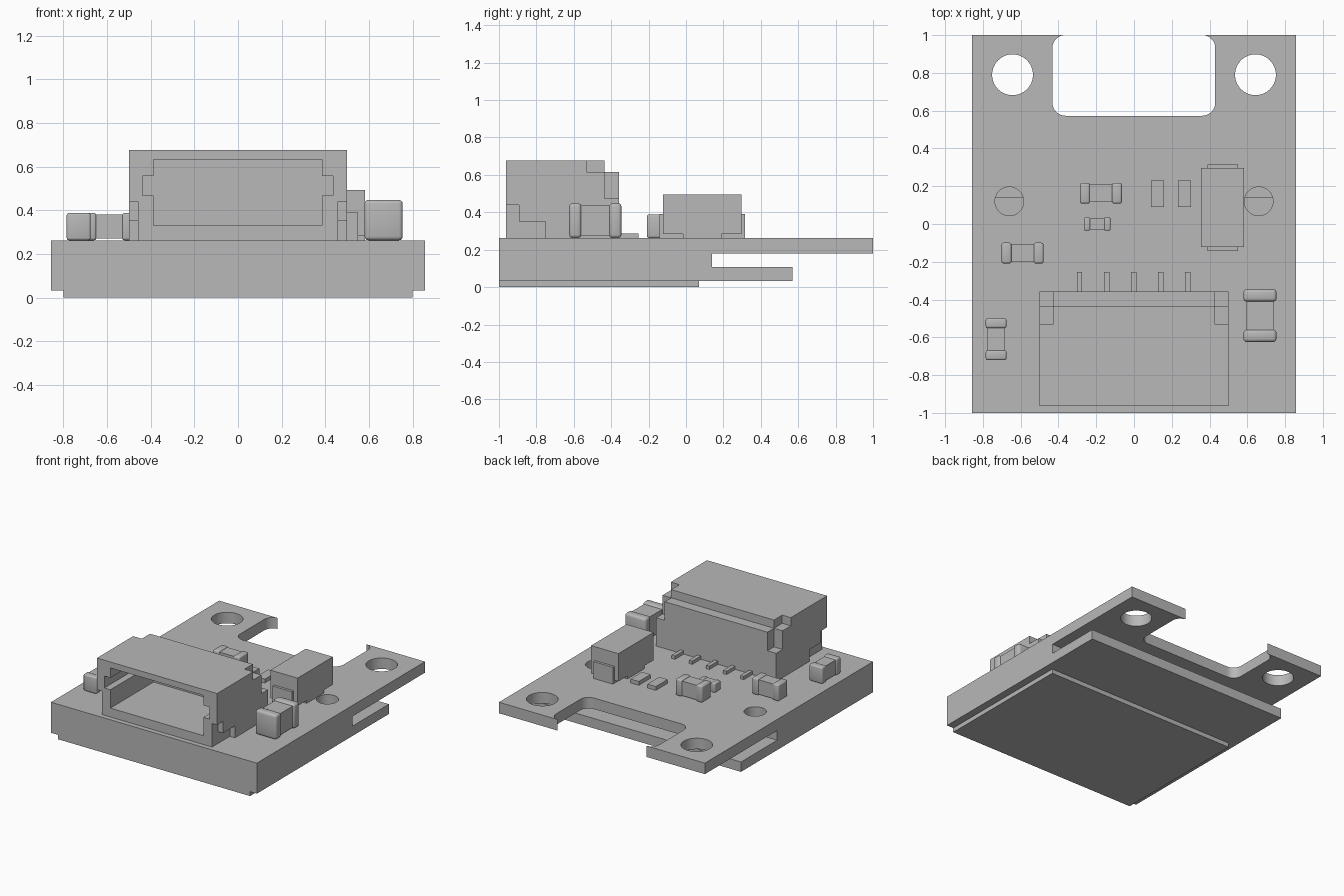
import bpy, bmesh, math
from mathutils import Matrix, Vector

if "Cube" in bpy.data.objects:
    bpy.data.objects.remove(bpy.data.objects["Cube"], do_unlink=True)

grey = bpy.data.materials.new("plain grey")
grey.use_nodes = True
colour = (0.48, 0.48, 0.48, 1)
grey.diffuse_color = colour
grey.node_tree.nodes["Principled BSDF"].inputs["Base Color"].default_value = colour

TOP = 0.263      # upper face of the circuit board
HALF = 0.857     # half the board width


def finish(name, bm):
    bmesh.ops.recalc_face_normals(bm, faces=bm.faces)
    mesh = bpy.data.meshes.new(name)
    bm.to_mesh(mesh)
    bm.free()
    mesh.materials.append(grey)
    obj = bpy.data.objects.new(name, mesh)
    bpy.context.collection.objects.link(obj)
    return obj


def add_box(bm, x, y, z):
    lo, hi = Vector((x[0], y[0], z[0])), Vector((x[1], y[1], z[1]))
    matrix = Matrix.Translation((lo + hi) / 2) @ Matrix.Diagonal((*(hi - lo), 1))
    return bmesh.ops.create_cube(bm, size=1, matrix=matrix)["verts"]


def box(name, x, y, z):
    bm = bmesh.new()
    add_box(bm, x, y, z)
    return finish(name, bm)


def prism(name, points, offset):
    bm = bmesh.new()
    face = bm.faces.new([bm.verts.new(p) for p in points])
    out = bmesh.ops.extrude_face_region(bm, geom=[face])["geom"]
    moved = [v for v in out if isinstance(v, bmesh.types.BMVert)]
    bmesh.ops.translate(bm, verts=moved, vec=offset)
    return finish(name, bm)


def activate(obj):
    bpy.ops.object.select_all(action="DESELECT")
    obj.select_set(True)
    bpy.context.view_layer.objects.active = obj


def cut(obj, cutter):
    mod = obj.modifiers.new("cut", "BOOLEAN")
    mod.operation = "DIFFERENCE"
    mod.solver = "EXACT"
    mod.object = cutter
    activate(obj)
    bpy.ops.object.modifier_apply(modifier=mod.name)
    bpy.data.objects.remove(cutter, do_unlink=True)


def smooth(obj):
    activate(obj)
    bpy.ops.object.shade_smooth_by_angle(angle=math.radians(35))


def rounded_rect(x0, x1, y0, y1, r, z):
    points = []
    corners = [(x1 - r, y1 - r), (x0 + r, y1 - r), (x0 + r, y0 + r), (x1 - r, y0 + r)]
    for quarter, (cx, cy) in enumerate(corners):
        for i in range(13):
            a = math.pi / 2 * (quarter + i / 12)
            points.append((cx + r * math.cos(a), cy + r * math.sin(a), z))
    return points


# Board and base: one side profile extruded across the width
side = [(-1, 0.033), (0.57, 0.033), (0.57, 0.107), (0.14, 0.107),
        (0.14, 0.18), (1, 0.18), (1, TOP), (-1, TOP)]
board = prism("board", [(-HALF, y, z) for y, z in side], (2 * HALF, 0, 0))

# Rear opening, mounting holes and shallow locating holes
cut(board, prism("opening", rounded_rect(-0.432, 0.43, 0.573, 1.001, 0.07, 0.15), (0, 0, 0.2)))
for s in (-1, 1):
    for x, y, r, depth in ((0.643, 0.79, 0.108, 0.14), (0.66, 0.12, 0.076, 0.18)):
        ring = [(s * x + r * math.cos(i * math.tau / 64), y + r * math.sin(i * math.tau / 64), depth)
                for i in range(64)]
        cut(board, prism("hole", ring, (0, 0, 0.2)))
smooth(board)

# Thin plate underneath
box("bottom_plate", (-0.8, 0.8), (-1, 0.07), (0, 0.034))

# Connector housing, hollow at the front, with stepped corners
housing = box("connector_housing", (-0.5, 0.5), (-0.963, -0.358), (TOP, 0.677))
cut(housing, box("socket", (-0.388, 0.386), (-1.1, -0.45), (0.33, 0.632)))
cut(housing, box("key_slots", (-0.438, 0.436), (-1.1, -0.45), (0.468, 0.558)))
cut(housing, box("rear_step", (-0.6, 0.6), (-0.435, -0.2), (0.615, 0.8)))
for s in (-1, 1):
    for inner, y, z in ((0.428, (-0.533, -0.2), (0.615, 0.8)),
                        (0.428, (-0.435, -0.2), (0.475, 0.8)),
                        (0.458, (-1.1, -0.892), (0.2, 0.44)),
                        (0.458, (-1.1, -0.752), (0.2, 0.352))):
        cut(housing, box("corner", sorted((s * inner, s * 0.6)), y, z))

# Connector pins
for i in range(5):
    x = (i - 2) * 0.143 - 0.002
    box("connector_pin", (x - 0.014, x + 0.014), (-0.365, -0.255), (TOP, 0.288))

# Two low pads
for x in (0.09, 0.232):
    box("low_pad", (x, x + 0.07), (0.09, 0.23), (TOP, 0.292))

# Tall chip with folded terminals at both ends
box("chip_body", (0.355, 0.582), (-0.123, 0.297), (0.285, 0.494))
box("chip_underside", (0.355, 0.582), (-0.015, 0.19), (TOP, 0.286))
for s in (-1, 1):
    def span(a, b):
        return sorted((0.087 + s * a, 0.087 + s * b))
    box("chip_terminal", (0.388, 0.55), span(0.2, 0.229), (TOP, 0.39))
    box("chip_foot", (0.388, 0.55), span(0.103, 0.229), (TOP, 0.284))


# Small two-terminal parts: a slimmer body between rounded end caps
def component(name, cx, cy, length, width, height, turned=False):
    bm = bmesh.new()
    inset, cap = width * 0.07, length * 0.235
    add_box(bm, (-length / 2 + cap / 2, length / 2 - cap / 2),
            (-width / 2 + inset, width / 2 - inset), (inset, height - inset))
    for s in (-1, 1):
        verts = add_box(bm, sorted((s * length / 2, s * (length / 2 - cap))),
                        (-width / 2, width / 2), (0, height))
        edges = {e for v in verts for e in v.link_edges}
        bmesh.ops.bevel(bm, geom=list(edges), offset=width * 0.1, segments=3,
                        profile=0.5, affect="EDGES")
    turn = Matrix.Rotation(math.pi / 2 if turned else 0, 4, "Z")
    bm.transform(Matrix.Translation((cx, cy, TOP)) @ turn)
    smooth(finish(name, bm))


component("rear_component", -0.175, 0.163, 0.222, 0.11, 0.125)
component("tiny_component", -0.195, 0, 0.14, 0.07, 0.07)
component("middle_component", -0.59, -0.154, 0.222, 0.11, 0.125)
component("side_component", -0.73, -0.61, 0.222, 0.11, 0.125, turned=True)
component("large_component", 0.667, -0.485, 0.28, 0.175, 0.185, turned=True)
